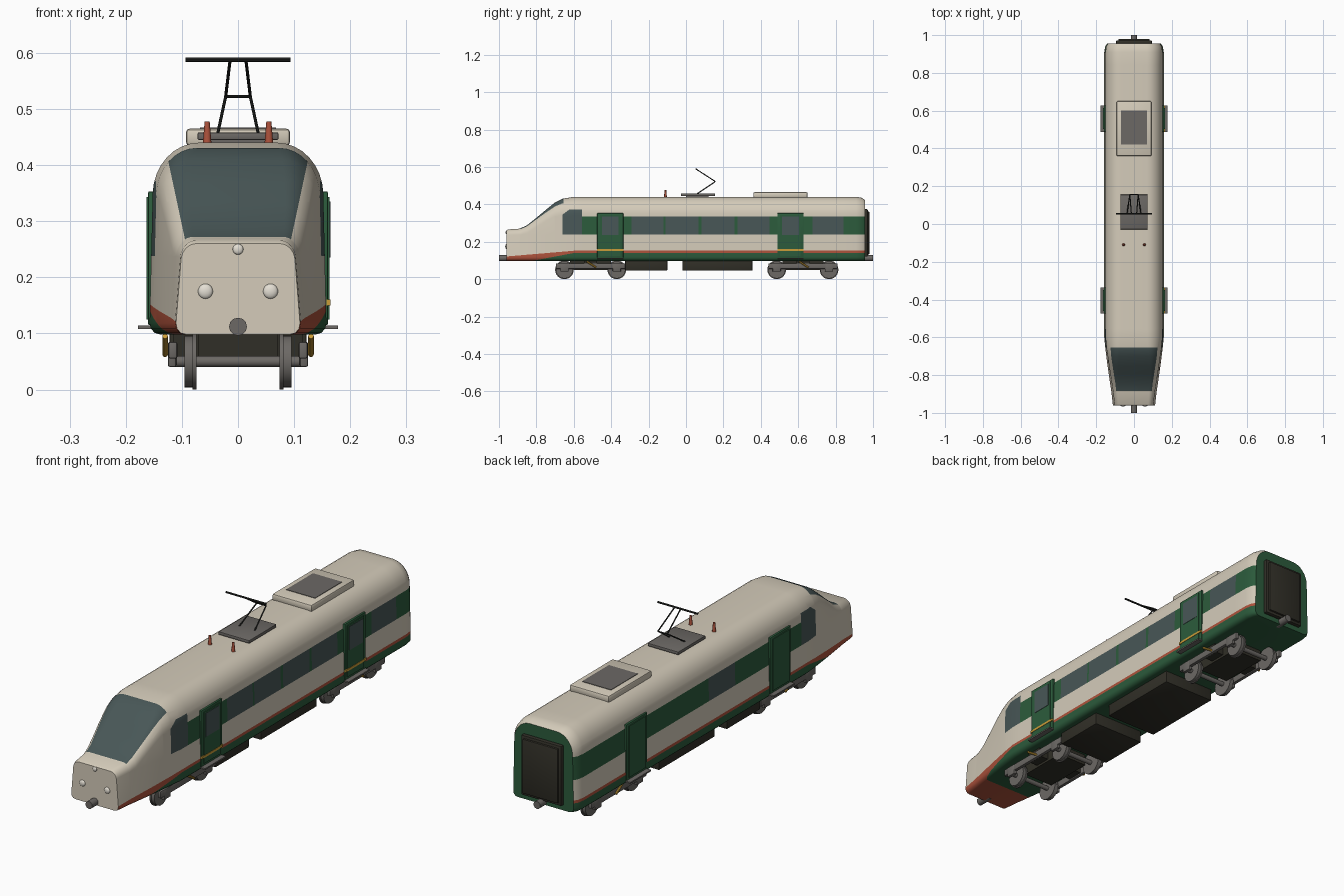
import bpy, bmesh, math
from mathutils import Vector

cube = bpy.data.objects.get("Cube")
if cube:
    bpy.data.objects.remove(cube, do_unlink=True)


def material(name, r, g, b):
    m = bpy.data.materials.new(name)
    m.use_nodes = True
    m.diffuse_color = (r, g, b, 1)
    bsdf = next(n for n in m.node_tree.nodes if n.type == 'BSDF_PRINCIPLED')
    bsdf.inputs["Base Color"].default_value = (r, g, b, 1)
    bsdf.inputs["Roughness"].default_value = 0.6
    return m


CREAM = material("cream paint", .66, .60, .49)
GREEN = material("dark green paint", .025, .105, .045)
RED = material("rust red paint", .42, .085, .045)
GLASS = material("tinted glass", .065, .095, .095)
STEEL = material("grey steel", .15, .14, .13)
BLACK = material("underframe black", .03, .028, .02)
YELLOW = material("yellow paint", .60, .34, .04)
LAMP = material("lamp white", .78, .74, .66)
WIRE = material("pantograph black", .02, .022, .02)


def finish(name, bm, mats, angle=35):
    bmesh.ops.recalc_face_normals(bm, faces=bm.faces[:])
    me = bpy.data.meshes.new(name)
    bm.to_mesh(me)
    bm.free()
    ob = bpy.data.objects.new(name, me)
    bpy.context.collection.objects.link(ob)
    for m in mats:
        me.materials.append(m)
    bpy.ops.object.select_all(action='DESELECT')
    ob.select_set(True)
    bpy.context.view_layer.objects.active = ob
    bpy.ops.object.shade_smooth_by_angle(angle=math.radians(angle))
    return ob


def box(name, xs, ys, zs, mat, bevel=0):
    """Box from ranges on each axis, with optionally rounded edges."""
    bm = bmesh.new()
    bmesh.ops.create_cube(bm, size=1)
    for v in bm.verts:
        v.co = [a[0] + (c + .5) * (a[1] - a[0]) for c, a in zip(v.co, (xs, ys, zs))]
    if bevel:
        bmesh.ops.bevel(bm, geom=bm.edges[:], offset=bevel, segments=2,
                        profile=.5, affect='EDGES')
    return finish(name, bm, [mat])


def rod(name, start, end, r, mat, r_end=None, sides=12):
    """Cylinder or cone between two points."""
    a, b = Vector(start), Vector(end)
    bm = bmesh.new()
    bmesh.ops.create_cone(bm, cap_ends=True, segments=sides, radius1=r,
                          radius2=r if r_end is None else r_end, depth=(b - a).length)
    turn = (b - a).to_track_quat('Z', 'Y')
    for v in bm.verts:
        v.co = turn @ v.co + (a + b) / 2
    return finish(name, bm, [mat])


# Body shell: rounded cross-sections lofted from nose to tail
FLOOR = .098
# y, half width, roof height, corner width, corner height, inward lean
STATIONS = [
    (-.96, .112, .260, .028, .028, .70), (-.953, .114, .266, .03, .03, .70),
    (-.89, .121, .270, .032, .032, .65), (-.85, .127, .288, .035, .04, .55),
    (-.80, .134, .328, .04, .05, .42), (-.75, .141, .370, .05, .06, .30),
    (-.70, .147, .410, .062, .072, .22), (-.66, .152, .430, .074, .082, .17),
    (-.60, .158, .440, .085, .09, .15), (.91, .158, .440, .085, .09, .15),
    (.94, .153, .435, .082, .088, .15), (.956, .142, .424, .075, .08, .15)]


def section(y, w, top, rx, rz, lean):
    half = [(w - .02 + .02 * math.sin(a), FLOOR + .02 - .02 * math.cos(a))
            for a in (math.pi / 6 * i for i in range(4))]
    half += [(w - rx + rx * math.cos(a), top - rz + rz * math.sin(a))
             for a in (math.pi / 16 * i for i in range(9))]
    half = [(x * (1 - lean * (z - FLOOR)), z) for x, z in half]
    ring = half + [(-x, z) for x, z in reversed(half)]
    return [Vector((x, y, z)) for x, z in ring]


bm = bmesh.new()
rings = [[bm.verts.new(p) for p in section(*s)] for s in STATIONS]
for r0, r1 in zip(rings, rings[1:]):
    for i in range(len(r0)):
        j = (i + 1) % len(r0)
        bm.faces.new((r0[i], r0[j], r1[j], r1[i]))
bm.faces.new(rings[0])
bm.faces.new(rings[-1])
bmesh.ops.recalc_face_normals(bm, faces=bm.faces[:])


def cut(co, no, where=lambda c: True):
    faces = [f for f in bm.faces if abs(f.normal.y) < .95 and where(f.calc_center_median())]
    geom = set(faces)
    for f in faces:
        geom.update(f.edges, f.verts)
    bmesh.ops.bisect_plane(bm, geom=list(geom), dist=1e-5, plane_co=co, plane_no=no)


BAND = (.238, .335)
WINDOWS = [(-.291, -.12), (-.11, .067), (.083, .26), (.275, .447), (.676, .842)]
CAB = (-.66, -.555)
GREEN_SLOPE, RED_SLOPE = .19, .085


def green_top(y):
    return .14 + min(0, y + .6) * GREEN_SLOPE


def red_top(y):
    return .152 + min(0, y + .6) * RED_SLOPE


# Paint boundaries cut into the shell
for y in [e for w in WINDOWS for e in w] + [CAB[1], -.885, -.655]:
    cut((0, y, 0), (0, 1, 0))
for z in BAND + (.372,):
    cut((0, 0, z), (0, 0, 1))
for z, slope in ((.14, GREEN_SLOPE), (.152, RED_SLOPE)):
    cut((0, 0, z), (0, 0, 1), lambda c: c.y > -.6)
    cut((0, -.6, z), (0, -slope, 1), lambda c: c.y < -.6)
cut((0, -.66, .345), (0, -.77, 1), lambda c: -.67 < c.y < -.55 and .33 < c.z < .38)
for s in (-1, 1):
    cut((s * .095, 0, .27), (s, 0, -.214), lambda c: -.886 < c.y < -.654 and c.z > .25)


def paint(f):
    c = f.calc_center_median()
    if f.normal.y < -.95:
        return 0
    if f.normal.y > .95:
        return 1
    if c.z < green_top(c.y):
        return 1
    if c.z < red_top(c.y):
        return 2
    if -.885 < c.y < -.655 and c.z > .262 and abs(c.x) < .095 + .214 * (c.z - .27):
        return 3
    side = abs(f.normal.x) > .5
    if side and CAB[0] < c.y < CAB[1] and BAND[0] < c.z < .372 and c.z < .345 + .77 * (c.y + .66):
        return 3
    if side and BAND[0] < c.z < BAND[1] and c.y > CAB[1]:
        glazed = WINDOWS if c.x > 0 else WINDOWS[1:2]
        return 3 if any(a < c.y < b for a, b in glazed) else 1
    return 0


for f in bm.faces:
    f.material_index = paint(f)
finish("body_shell", bm, [CREAM, GREEN, RED, GLASS], 40)

# Doors and steps
for s, side in ((1, "left"), (-1, "right")):
    for y, end in ((-.405, "front"), (.558, "rear")):
        tag = f"{end}_{side}"
        box("door_" + tag, sorted((s * .145, s * .160)), (y - .07, y + .07), (.115, .353), GREEN, .002)
        box("door_leaf_" + tag, sorted((s * .15, s * .163)), (y - .055, y + .055), (.125, .343), GREEN)
        box("door_step_" + tag, sorted((s * .14, s * .178)), (y - .07, y + .07), (.108, .114), STEEL)
        if s > 0:
            box("door_window_" + tag, (.155, .1645), (y - .045, y + .045), (.235, .335), GLASS)
            box("door_stripe_" + tag, (.155, .1645), (y - .07, y + .07), (.15, .16), YELLOW)

# Gangway and couplers
box("gangway_bellows", (-.095, .095), (.95, .972), (.12, .375), BLACK, .006)
box("gangway_plate", (-.083, .083), (.96, .98), (.132, .363), BLACK, .004)
for s, end in ((-1, "front"), (1, "rear")):
    rod(end + "_coupler", (0, s * .93, .112), (0, s, .112), .016, STEEL)

# Headlights
for x, z, r in ((-.058, .175, .014), (.058, .175, .014), (0, .25, .010)):
    bm = bmesh.new()
    bmesh.ops.create_uvsphere(bm, u_segments=16, v_segments=10, radius=r)
    for v in bm.verts:
        v.co = Vector((x, -.96, z)) + v.co * .95
        v.co.y = -.96 + (v.co.y + .96) * .5
    finish("headlight", bm, [LAMP], 60)

# Bogies
for yc, end in ((-.51, "front"), (.625, "rear")):
    box(end + "_bogie_bolster", (-.07, .07), (yc - .11, yc + .11), (.05, .1), BLACK)
    for s in (-1, 1):
        box(end + "_bogie_side_frame", sorted((s * .108, s * .124)), (yc - .185, yc + .185),
            (.055, .085), STEEL, .004)
        box(end + "_bogie_hanger", sorted((s * .06, s * .115)), (yc - .035, yc + .035), (.06, .1), BLACK)
        rod(end + "_damper", (s * .13, yc - .02, .095), (s * .13, yc + .03, .062), .005, YELLOW, sides=8)
        for dy in (-.14, .14):
            y = yc + dy
            rod(end + "_wheel_flange", (s * .074, y, .05), (s * .081, y, .05), .05, STEEL, sides=24)
            rod(end + "_wheel", (s * .08, y, .05), (s * .095, y, .05), .046, STEEL, sides=24)
            box(end + "_axle_box", sorted((s * .11, s * .125)), (y - .022, y + .022), (.04, .085), STEEL, .004)
    for dy in (-.14, .14):
        rod(end + "_axle", (-.115, yc + dy, .05), (.115, yc + dy, .05), .01, STEEL)

# Equipment boxes under the floor
box("front_equipment_box", (-.122, .122), (-.325, -.10), (.046, .1), BLACK, .003)
box("rear_equipment_box", (-.122, .122), (-.02, .355), (.046, .1), BLACK, .003)

# Roof cooling unit
box("cooling_unit", (-.093, .093), (.36, .65), (.435, .465), CREAM, .007)
box("cooling_grille", (-.068, .068), (.42, .60), (.46, .467), STEEL)

# Pantograph
box("pantograph_base", (-.072, .072), (-.028, .155), (.445, .458), STEEL, .002)
box("pantograph_mount", (-.05, .05), (0, .12), (.435, .448), STEEL)
for s in (-1, 1):
    foot, knee, head = (s * .036, .06, .457), (s * .022, .157, .522), (s * .014, .055, .588)
    rod("pantograph_lower_arm", foot, knee, .0028, WIRE, sides=8)
    rod("pantograph_upper_arm", knee, head, .0028, WIRE, sides=8)
    rod("insulator", (s * .055, -.11, .435), (s * .055, -.11, .478), .008, RED, .0045)
rod("pantograph_knee_bar", (-.022, .157, .522), (.022, .157, .522), .0025, WIRE, sides=8)
rod("pantograph_head", (-.094, .055, .588), (.094, .055, .588), .004, WIRE, sides=8)
